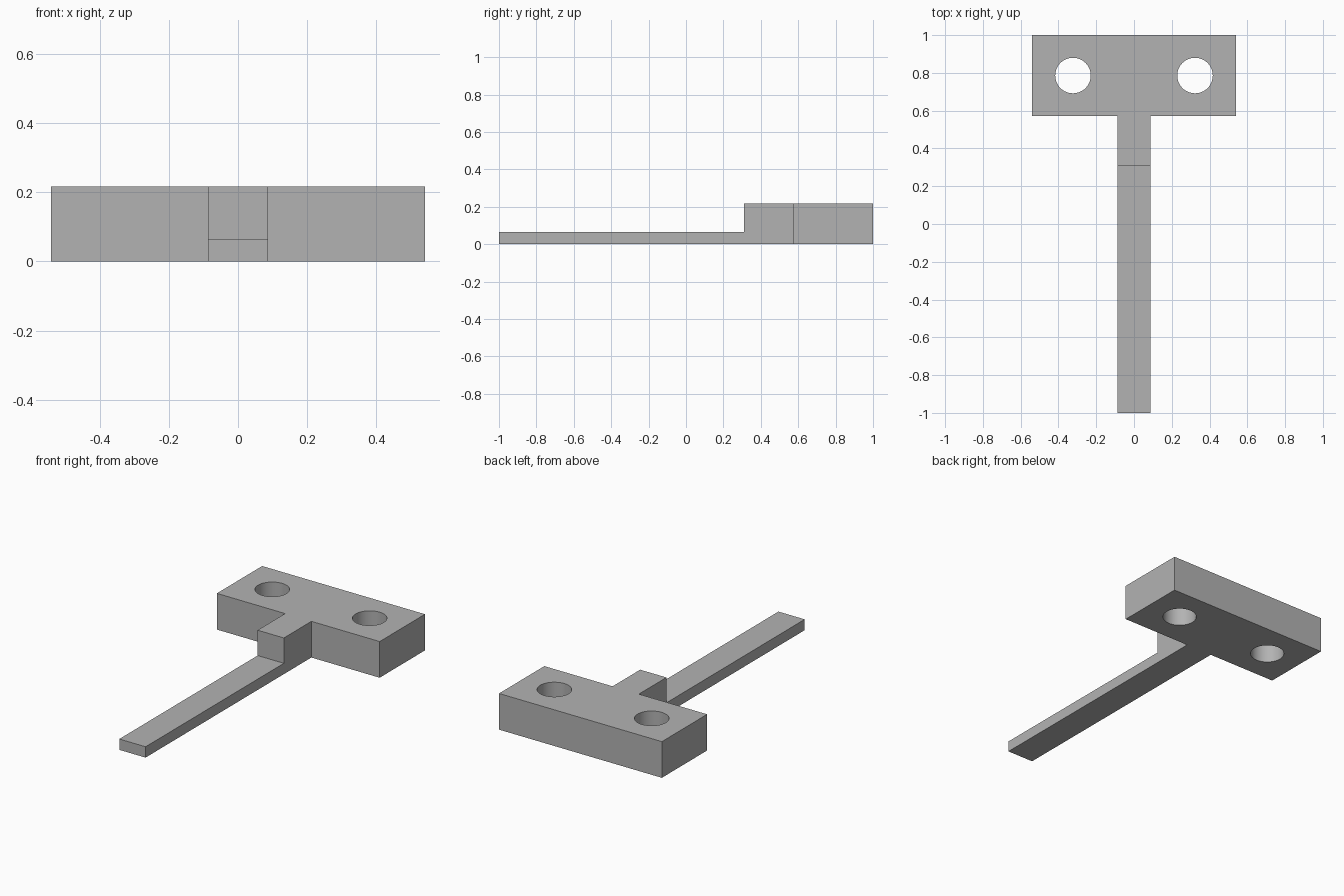
import bpy
import bmesh
from math import radians

default = bpy.data.objects.get("Cube")
if default:
    bpy.data.objects.remove(default, do_unlink=True)

# Main dimensions
HEAD_HALF, ARM_HALF = 0.54, 0.087
FRONT, STEP, HEAD_FRONT, BACK = -1.0, 0.31, 0.571, 1.0
HEIGHT, ARM_HEIGHT = 0.217, 0.065
HOLE_X, HOLE_Y, HOLE_RADIUS = 0.323, 0.786, 0.094

grey = bpy.data.materials.new("plain grey")
grey.use_nodes = True
colour = (0.45, 0.45, 0.45, 1)
grey.diffuse_color = colour
grey.node_tree.nodes["Principled BSDF"].inputs["Base Color"].default_value = colour


def extruded_outline(name, outline, height):
    """Solid prism standing on z = 0."""
    bm = bmesh.new()
    base = bm.faces.new([bm.verts.new((x, y, 0)) for x, y in outline])
    top = bmesh.ops.extrude_face_region(bm, geom=[base], use_keep_orig=True)
    verts = [v for v in top["geom"] if isinstance(v, bmesh.types.BMVert)]
    bmesh.ops.translate(bm, vec=(0, 0, height), verts=verts)
    bmesh.ops.recalc_face_normals(bm, faces=bm.faces)
    mesh = bpy.data.meshes.new(name)
    bm.to_mesh(mesh)
    bm.free()
    mesh.materials.append(grey)
    obj = bpy.data.objects.new(name, mesh)
    bpy.context.collection.objects.link(obj)
    return obj


def cut(target, cutter):
    """Subtract the cutter, then discard it."""
    cutter.hide_render = True
    mod = target.modifiers.new("cut", "BOOLEAN")
    mod.operation = "DIFFERENCE"
    mod.solver = "EXACT"
    mod.object = cutter
    bpy.context.view_layer.objects.active = target
    bpy.ops.object.modifier_apply(modifier=mod.name)
    bpy.data.objects.remove(cutter, do_unlink=True)


# T-shaped body: wide head at the back, narrow arm to the front
right_side = [(ARM_HALF, FRONT), (ARM_HALF, HEAD_FRONT),
              (HEAD_HALF, HEAD_FRONT), (HEAD_HALF, BACK)]
outline = right_side + [(-x, y) for x, y in reversed(right_side)]
body = extruded_outline("t_bracket", outline, HEIGHT)

# Thin the arm in front of the step
bpy.ops.mesh.primitive_cube_add(size=2, location=(0, STEP - 1.5, ARM_HEIGHT + 0.5))
arm_cutter = bpy.context.object
arm_cutter.name = "arm_cutter"
arm_cutter.scale = (0.5, 1.5, 0.5)
bpy.context.view_layer.update()
cut(body, arm_cutter)

# Two round through holes in the head
for side in (-1, 1):
    bpy.ops.mesh.primitive_cylinder_add(vertices=64, radius=HOLE_RADIUS, depth=1,
                                        location=(side * HOLE_X, HOLE_Y, 0))
    hole_cutter = bpy.context.object
    hole_cutter.name = "hole_cutter"
    cut(body, hole_cutter)

# Smooth hole walls, crisp edges elsewhere
bpy.ops.object.select_all(action="DESELECT")
body.select_set(True)
bpy.context.view_layer.objects.active = body
bpy.ops.object.shade_smooth_by_angle(angle=radians(30))
